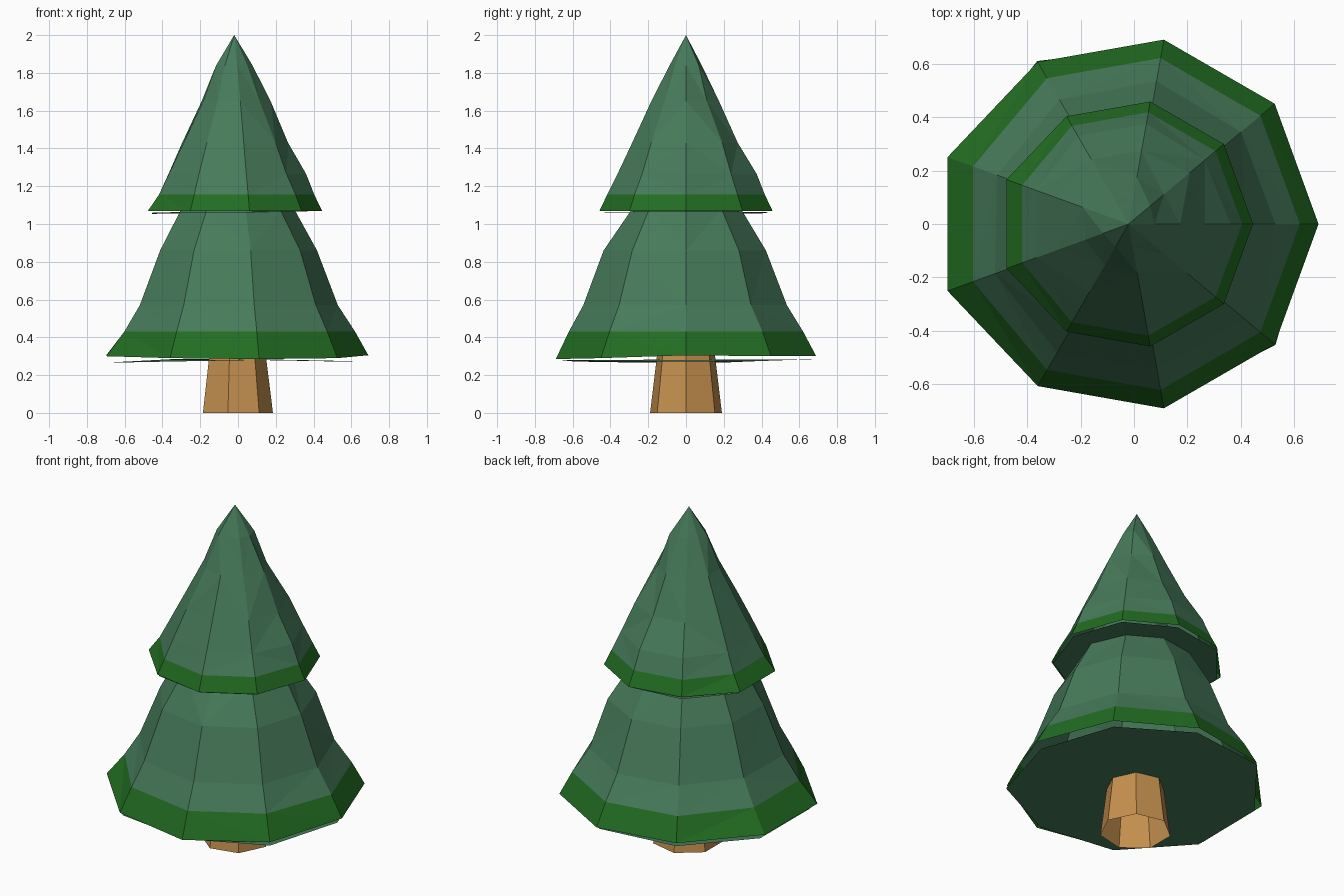
import bpy, bmesh, math, random

if "Cube" in bpy.data.objects:
    bpy.data.objects.remove(bpy.data.objects["Cube"])

random.seed(4)


def material(name, rgb):
    m = bpy.data.materials.new(name)
    m.diffuse_color = (*rgb, 1)
    m.use_nodes = True
    m.node_tree.nodes["Principled BSDF"].inputs["Base Color"].default_value = m.diffuse_color
    return m


NEEDLE = material("needle green", (0.062, 0.195, 0.102))
RIM = material("rim green", (0.016, 0.15, 0.016))
WOOD = material("trunk wood", (0.56, 0.28, 0.078))


def polar(cx, r, z, i, sides):
    a = 2 * math.pi * i / sides
    return (cx + r * math.cos(a), r * math.sin(a), z)


def finish(name, bm, mats):
    me = bpy.data.meshes.new(name)
    bm.to_mesh(me)
    bm.free()
    for m in mats:
        me.materials.append(m)
    ob = bpy.data.objects.new(name, me)
    bpy.context.collection.objects.link(ob)
    return ob


def loft(bm, rings):
    for a, b in zip(rings, rings[1:]):
        n = len(a)
        for i in range(n):
            j = (i + 1) % n
            bm.faces.new((a[i], a[j], b[j], b[i]))


def tier(name, cx, profile, apex_z, wobble, rim_dz, rim_top):
    """Nine-sided faceted cone; lowest ring of faces is the rim."""
    bm = bmesh.new()
    rings = []
    for k, (r, z) in enumerate(profile):
        ring = []
        for i in range(9):
            rr, zz = r, z
            if k == 0:
                zz += rim_dz[i]
                if i in (4, 5):
                    rr *= 1.045
            elif k > 1:
                rr += random.uniform(-wobble, wobble)
            ring.append(bm.verts.new(polar(cx, rr, zz, i, 9)))
        rings.append(ring)
    loft(bm, rings)
    tip = bm.verts.new((cx, 0, apex_z))
    for i in range(9):
        bm.faces.new((rings[-1][i], rings[-1][(i + 1) % 9], tip))
    for f in bm.faces:
        f.material_index = 1 if f.calc_center_median().z < rim_top else 0
    bmesh.ops.triangulate(bm, faces=bm.faces[:])
    return finish(name, bm, (NEEDLE, RIM))


def underside(name, cx, r, z, edge_dz, bulge):
    """Loose nine-sided disc closing a tier just below its rim."""
    bm = bmesh.new()
    edge = [bm.verts.new(polar(cx, r * bulge[i], z + edge_dz[i], i, 9)) for i in range(9)]
    mid = bm.verts.new((cx, 0, z + 0.01))
    for i in range(9):
        bm.faces.new((edge[(i + 1) % 9], edge[i], mid))
    return finish(name, bm, (NEEDLE,))


# Lower and upper foliage
tier("lower_foliage", -0.01,
     [(0.70, 0.30), (0.63, 0.43), (0.545, 0.57), (0.435, 0.86), (0.30, 1.08), (0.15, 1.32)],
     1.5, 0.012, [.005, 0, 0, 0, .005, 0, -.01, -.015, -.01], 0.42)
tier("upper_foliage", -0.02,
     [(0.465, 1.07), (0.424, 1.155), (0.37, 1.265), (0.29, 1.43), (0.18, 1.65), (0.095, 1.84)],
     2.0, 0.013, [0] * 9, 1.15)

# Undersides
underside("lower_underside", -0.01, 0.69, 0.272,
          [0, .004, .012, .012, -.004, -.006, 0, .008, .0],
          [.97, .98, .98, 1.02, 1.0, 1.0, .99, .98, 1.02])
underside("upper_underside", -0.02, 0.46, 1.06,
          [.004, .004, .002, -.004, -.006, 0, 0, .002, .004],
          [.98, .99, .98, 1.0, 1.01, 1.0, .99, .98, .99])

# Tapered seven-sided open trunk
bm = bmesh.new()
loft(bm, [[bm.verts.new(polar(-0.01, r, z, i, 7)) for i in range(7)]
          for r, z in ((0.195, 0), (0.148, 0.38))])
finish("trunk", bm, (WOOD,))
